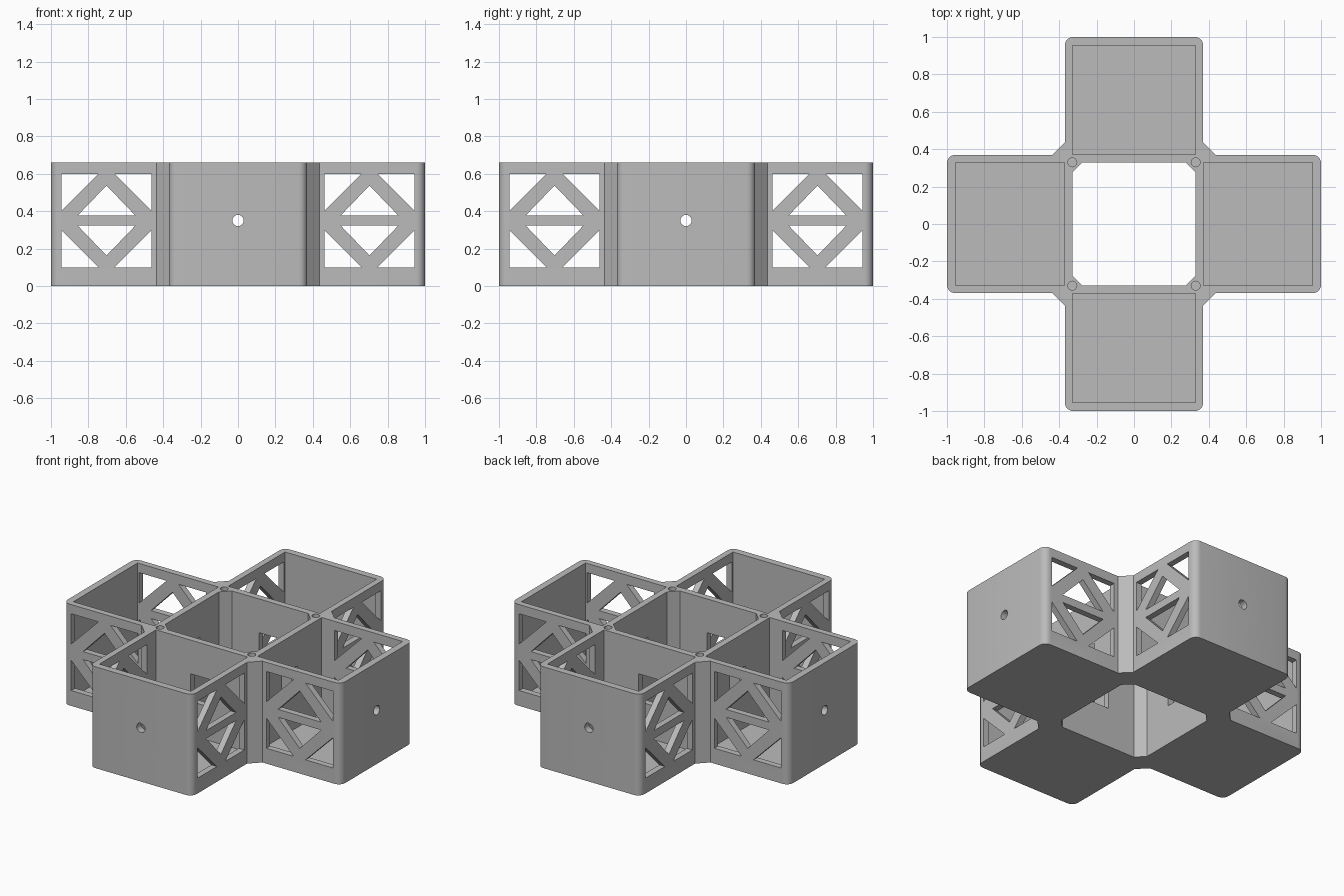
import bpy, bmesh, math
from mathutils import Matrix, Vector

if "Cube" in bpy.data.objects:
    bpy.data.objects.remove(bpy.data.objects["Cube"])

H = 0.66        # height
W = 0.37        # arm half width
P = 0.33        # pocket half width
FLOOR = 0.04

grey = bpy.data.materials.new("plain grey")
grey.diffuse_color = (0.5, 0.5, 0.5, 1)
grey.use_nodes = True
grey.node_tree.nodes["Principled BSDF"].inputs["Base Color"].default_value = grey.diffuse_color


def prisms(name, shapes, turn=0.0):
    """Closed prisms in one object; each shape is (outline, low, high, axis)."""
    place = {"z": lambda a, b, t: (a, b, t),
             "y": lambda a, b, t: (a, t, b),
             "x": lambda a, b, t: (t, a, b)}
    bm = bmesh.new()
    for pts, low, high, axis in shapes:
        put = place[axis]
        lo = [bm.verts.new(put(a, b, low)) for a, b in pts]
        hi = [bm.verts.new(put(a, b, high)) for a, b in pts]
        bm.faces.new(lo)
        bm.faces.new(hi)
        for i in range(len(pts)):
            j = (i + 1) % len(pts)
            bm.faces.new((lo[i], lo[j], hi[j], hi[i]))
    bmesh.ops.recalc_face_normals(bm, faces=bm.faces)
    bm.transform(Matrix.Rotation(turn, 4, "Z"))
    me = bpy.data.meshes.new(name)
    bm.to_mesh(me)
    bm.free()
    me.materials.append(grey)
    ob = bpy.data.objects.new(name, me)
    bpy.context.collection.objects.link(ob)
    return ob


def rect(a0, a1, b0, b1):
    return [(a0, b0), (a1, b0), (a1, b1), (a0, b1)]


def circle(a, b, r, n=24):
    return [(a + r * math.cos(2 * math.pi * i / n),
             b + r * math.sin(2 * math.pi * i / n)) for i in range(n)]


def cut(body, cutter):
    mod = body.modifiers.new("cut", "BOOLEAN")
    mod.operation = "DIFFERENCE"
    mod.solver = "EXACT"
    mod.object = cutter
    bpy.context.view_layer.objects.active = body
    bpy.ops.object.modifier_apply(modifier=mod.name)
    bpy.data.objects.remove(cutter)


# Cross-shaped body: rounded arm ends, slanted inner corners
R = 0.045
arm = [(0.435, -W)]
for cy, start in ((-W + R, -90), (W - R, 0)):
    for i in range(7):
        a = math.radians(start + 15 * i)
        arm.append((1 - R + R * math.cos(a), cy + R * math.sin(a)))
arm.append((0.435, W))
outline = []
for k in range(4):
    rot = Matrix.Rotation(k * math.pi / 2, 2)
    outline += [tuple(rot @ Vector(p)) for p in arm]
body = prisms("cross_tray", [(outline, 0, H, "z")])

# Central opening with cut corners
c = 0.275
centre = [(c, -P), (P, -c), (P, c), (c, P), (-c, P), (-P, c), (-P, -c), (-c, -P)]
cut(body, prisms("centre_cutter", [(centre, -0.1, H + 0.1, "z")]))

# Truss window openings, centred at (mx, mz)
mx, mz, hw, hh, leg = 0.703, 0.35, 0.24, 0.25, 0.197
truss = []
for sz in (-1, 1):
    truss.append([(mx - 0.155, mz + sz * 0.026), (mx + 0.155, mz + sz * 0.026),
                  (mx, mz + sz * 0.187)])
    for sx in (-1, 1):
        x, z = mx + sx * hw, mz + sz * hh
        truss.append([(x, z), (x - sx * leg, z), (x, z - sz * leg)])

for k in range(4):
    turn = k * math.pi / 2
    # Open pocket of each arm
    cut(body, prisms("pocket_cutter",
                     [(rect(0.372, 0.955, -P, P), FLOOR, H + 0.1, "z")], turn))
    # Truss windows through both side walls
    cut(body, prisms("truss_cutter", [(t, -0.5, 0.5, "y") for t in truss], turn))
    # Round hole in the end wall and square passage in the inner wall
    cut(body, prisms("hole_cutter",
                     [(circle(0, mz, 0.03), 0.9, 1.1, "x"),
                      (rect(-0.08, 0.08, 0.26, 0.44), 0.3, 0.42, "x")], turn))
    # Blind screw hole at each inner corner
    cut(body, prisms("screw_cutter",
                     [(circle(P, P, 0.024), 0.35, H + 0.1, "z")], turn))

# One plain material and smooth rounded corners
body.data.materials.clear()
body.data.materials.append(grey)
for p in body.data.polygons:
    p.material_index = 0
bpy.ops.object.select_all(action="DESELECT")
body.select_set(True)
bpy.context.view_layer.objects.active = body
bpy.ops.object.shade_smooth_by_angle(angle=math.radians(25))
